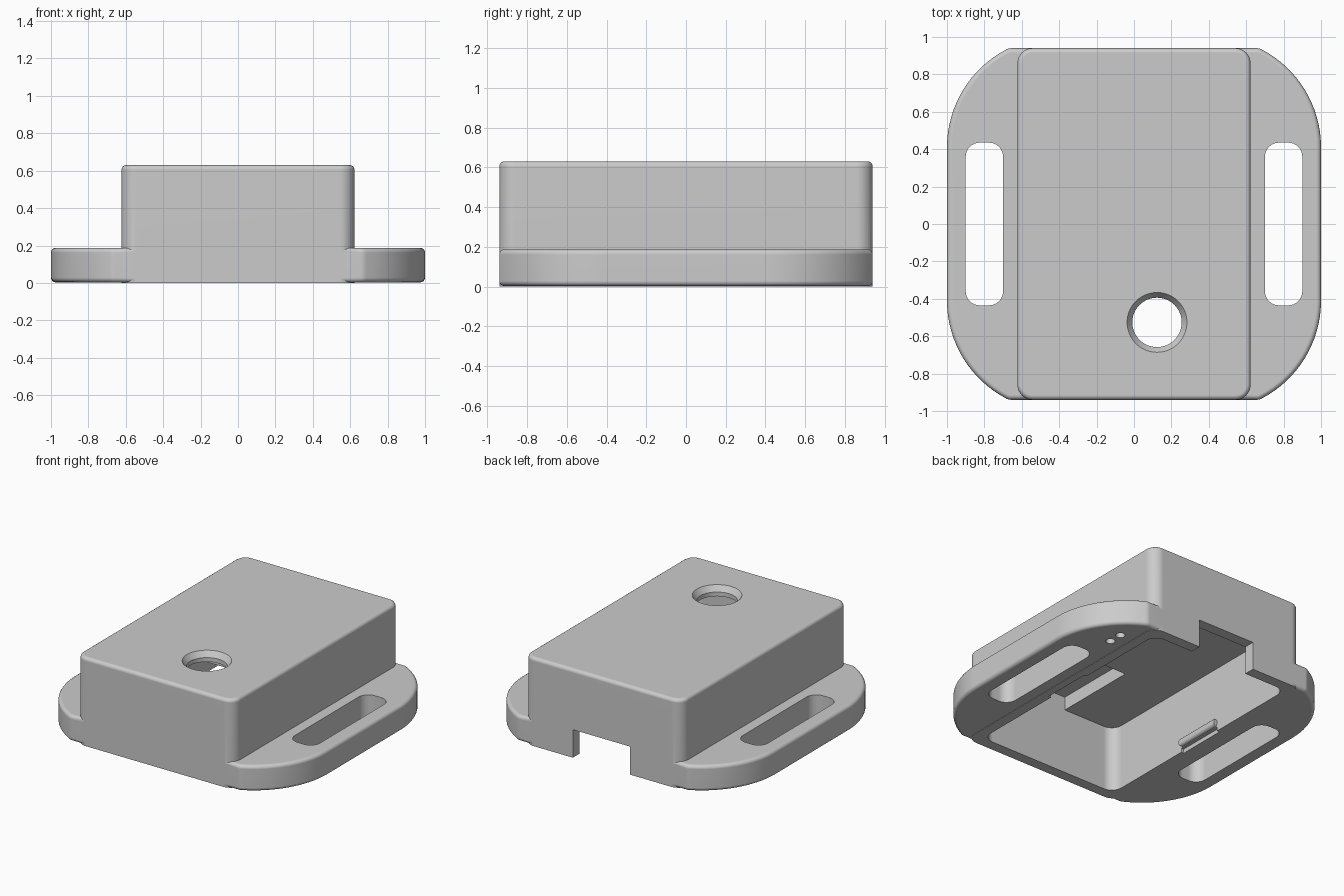
import bpy, bmesh
from math import sin, cos, pi, radians

cube = bpy.data.objects.get("Cube")
if cube:
    bpy.data.objects.remove(cube, do_unlink=True)

grey = bpy.data.materials.new("light_grey")
grey.use_nodes = True
grey.diffuse_color = (0.6, 0.6, 0.6, 1)
grey.node_tree.nodes["Principled BSDF"].inputs["Base Color"].default_value = (0.6, 0.6, 0.6, 1)


def arc(cx, cy, r, start, end, steps):
    return [(cx + r * cos(start + (end - start) * i / steps),
             cy + r * sin(start + (end - start) * i / steps)) for i in range(steps + 1)]


def rounded_rect(x0, x1, y0, y1, r, steps=8):
    corners = [(x1 - r, y1 - r), (x0 + r, y1 - r), (x0 + r, y0 + r), (x1 - r, y0 + r)]
    return [p for i, (cx, cy) in enumerate(corners)
            for p in arc(cx, cy, r, i * pi / 2, (i + 1) * pi / 2, steps)]


def rect(x0, x1, y0, y1):
    return [(x0, y0), (x1, y0), (x1, y1), (x0, y1)]


def prism(name, outline, z0, z1, bevel=0, bevel_bottom=False):
    """Extrude an outline upwards and round its rim edges."""
    bm = bmesh.new()
    base = bm.faces.new([bm.verts.new((x, y, z0)) for x, y in outline])
    grown = bmesh.ops.extrude_face_region(bm, geom=[base])["geom"]
    bmesh.ops.translate(bm, verts=[g for g in grown if isinstance(g, bmesh.types.BMVert)],
                        vec=(0, 0, z1 - z0))
    bmesh.ops.recalc_face_normals(bm, faces=bm.faces)
    if bevel:
        levels = [z1, z0] if bevel_bottom else [z1]
        rim = [e for e in bm.edges
               if any(all(abs(v.co.z - z) < 1e-5 for v in e.verts) for z in levels)]
        bmesh.ops.bevel(bm, geom=rim, offset=bevel, segments=4, profile=0.5, affect='EDGES')
    return make(name, bm)


def cone(name, x, y, z0, z1, r0, r1):
    bm = bmesh.new()
    bmesh.ops.create_cone(bm, cap_ends=True, segments=64, radius1=r0, radius2=r1, depth=z1 - z0)
    bmesh.ops.translate(bm, verts=bm.verts, vec=(x, y, (z0 + z1) / 2))
    return make(name, bm)


def make(name, bm):
    mesh = bpy.data.meshes.new(name)
    bm.to_mesh(mesh)
    bm.free()
    mesh.materials.append(grey)
    obj = bpy.data.objects.new(name, mesh)
    bpy.context.collection.objects.link(obj)
    return obj


def combine(target, tool, operation):
    bpy.context.view_layer.objects.active = target
    mod = target.modifiers.new("join", 'BOOLEAN')
    mod.operation, mod.solver, mod.object = operation, 'EXACT', tool
    bpy.ops.object.modifier_apply(modifier=mod.name)
    bpy.data.objects.remove(tool, do_unlink=True)


# Housing block and strap flange
housing = prism("housing", rounded_rect(-.623, .623, -.94, .94, .08), 0, .63, .025)
quarter = (arc(.41, .41, .59, radians(1), radians(62), 16)
           + arc(.655, .88, .06, radians(66), pi / 2, 4))
flange_outline = (quarter + [(-x, y) for x, y in reversed(quarter)]
                  + [(-x, -y) for x, y in quarter] + [(x, -y) for x, y in reversed(quarter)])
combine(housing, prism("flange", flange_outline, .003, .187, .025, True), 'UNION')

# Hollow inside, with a deeper pocket around the button hole
combine(housing, prism("cavity", rounded_rect(-.55, .55, -.863, .863, .08), -.1, .465), 'DIFFERENCE')
combine(housing, prism("pocket", rect(-.14, .38, -.863, -.255), .3, .56), 'DIFFERENCE')

# Cable notch in the back wall
combine(housing, prism("cable_notch", rect(-.215, .235, .8, 1.1), -.1, .2), 'DIFFERENCE')

# Countersunk button hole
combine(housing, cone("button_hole", .123, -.526, .3, .8, .132, .132), 'DIFFERENCE')
combine(housing, cone("countersink", .123, -.526, .58, .64, .125, .167), 'DIFFERENCE')

# Strap slots and snap recesses on both sides
for s in (-1, 1):
    x0, x1 = sorted((s * .7, s * .9))
    combine(housing, prism("strap_slot", rounded_rect(x0, x1, -.435, .435, .075), -.1, .4), 'DIFFERENCE')
    x0, x1 = sorted((s * .5, s * .57))
    combine(housing, prism("snap_recess", rect(x0, x1, -.18, .18), -.1, .03), 'DIFFERENCE')
    x0, x1 = sorted((s * .525, s * .59))
    combine(housing, prism("snap_ridge", rect(x0, x1, -.18, .18), .035, .09, .02, True), 'UNION')

# Two small blind holes under the flange
for y in (.62, .72):
    combine(housing, cone("pin_hole", .72, y, -.1, .08, .03, .03), 'DIFFERENCE')

# Smooth the rounded surfaces
bpy.ops.object.select_all(action='DESELECT')
housing.select_set(True)
bpy.context.view_layer.objects.active = housing
bpy.ops.object.shade_smooth_by_angle(angle=radians(28))
weighted = housing.modifiers.new("even_shading", 'WEIGHTED_NORMAL')
weighted.keep_sharp = True
